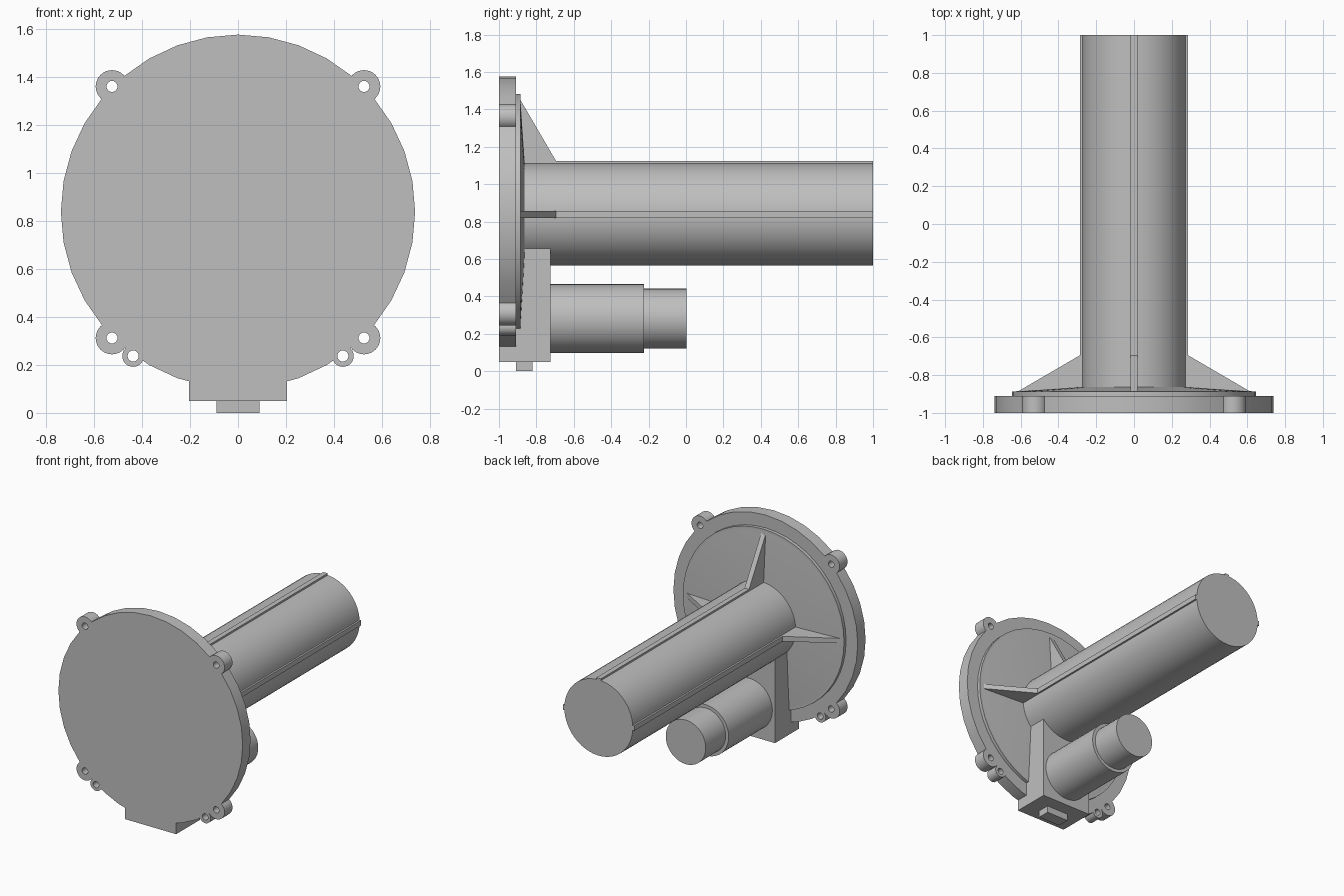
import bpy, bmesh, math
from mathutils import Matrix

cube = bpy.data.objects.get("Cube")
if cube:
    bpy.data.objects.remove(cube, do_unlink=True)

CZ = 0.838          # height of the main axis
BACK = -0.91        # rear face of the cover plate

grey = bpy.data.materials.new("plain_grey")
grey.use_nodes = True
colour = (0.52, 0.52, 0.52, 1)
grey.diffuse_color = colour
grey.node_tree.nodes["Principled BSDF"].inputs["Base Color"].default_value = colour


def finish(name, bm):
    bmesh.ops.recalc_face_normals(bm, faces=bm.faces)
    mesh = bpy.data.meshes.new(name)
    bm.to_mesh(mesh)
    bm.free()
    mesh.materials.append(grey)
    obj = bpy.data.objects.new(name, mesh)
    bpy.context.collection.objects.link(obj)
    return obj


def smooth(obj):
    bpy.ops.object.select_all(action="DESELECT")
    obj.select_set(True)
    bpy.context.view_layer.objects.active = obj
    bpy.ops.object.shade_smooth_by_angle(angle=math.radians(30))


def cylinder(name, x, z, r, y0, y1, sides=36, r_end=None):
    """Cylinder or cone lying along y."""
    bm = bmesh.new()
    bmesh.ops.create_cone(bm, cap_ends=True, segments=sides, radius1=r,
                          radius2=r if r_end is None else r_end, depth=y1 - y0)
    bm.transform(Matrix.Translation((x, (y0 + y1) / 2, z))
                 @ Matrix.Rotation(-math.pi / 2, 4, "X"))
    obj = finish(name, bm)
    smooth(obj)
    return obj


def box(name, x0, x1, y0, y1, z0, z1):
    bm = bmesh.new()
    bmesh.ops.create_cube(bm, size=1)
    bm.transform(Matrix.Translation(((x0 + x1) / 2, (y0 + y1) / 2, (z0 + z1) / 2))
                 @ Matrix.Diagonal((x1 - x0, y1 - y0, z1 - z0, 1)))
    return finish(name, bm)


def boolean(target, tool, operation):
    mod = target.modifiers.new(operation.lower(), "BOOLEAN")
    mod.operation = operation
    mod.solver = "EXACT"
    mod.object = tool
    bpy.context.view_layer.objects.active = target
    bpy.ops.object.modifier_apply(modifier=mod.name)
    bpy.data.objects.remove(tool, do_unlink=True)


# Cover plate with drilled screw ears and the drive housing merged in
plate = cylinder("cover_plate", 0, CZ, 0.738, -1, BACK)
ears = [(s * x, z, r) for s in (-1, 1)
        for x, z, r in ((0.525, 1.36, 0.068), (0.525, 0.312, 0.068), (0.437, 0.237, 0.045))]
for x, z, r in ears:
    boolean(plate, cylinder("ear", x, z, r, -1, BACK, 32), "UNION")
boolean(plate, box("housing", -0.205, 0.205, -1, -0.725, 0.05, 0.66), "UNION")
for x, z, r in ears:
    boolean(plate, cylinder("hole", x, z, 0.023, -1.1, -0.8, 20), "DIFFERENCE")
smooth(plate)

# Raised step and shallow cone on the rear of the plate
cylinder("raised_step", 0, CZ, 0.645, BACK - 0.02, -0.886, 48)
cylinder("shallow_cone", 0, CZ, 0.63, -0.886, -0.862, 48, r_end=0.27)

# Main tube
cylinder("main_tube", 0, CZ, 0.274, -0.9, 1, 48)

# Rails with triangular gussets on top and both sides of the tube
profile = [(0.25, -0.9), (0.61, -0.9), (0.61, -0.884), (0.286, -0.695), (0.286, 1), (0.25, 1)]
for name, angle in (("top_rib", 0), ("left_rib", 90), ("right_rib", -90)):
    bm = bmesh.new()
    face = bm.faces.new([bm.verts.new((-0.018, y, r)) for r, y in profile])
    out = bmesh.ops.extrude_face_region(bm, geom=[face])
    moved = [v for v in out["geom"] if isinstance(v, bmesh.types.BMVert)]
    bmesh.ops.translate(bm, verts=moved, vec=(0.036, 0, 0))
    bm.transform(Matrix.Translation((0, 0, CZ))
                 @ Matrix.Rotation(math.radians(angle), 4, "Y"))
    finish(name, bm)

# Motor below the tube, and the small foot under the housing
cylinder("motor_body", 0, 0.281, 0.184, -0.74, -0.225, 40)
cylinder("motor_end", 0, 0.281, 0.16, -0.24, 0.003, 40)
box("foot", -0.09, 0.09, -0.91, -0.82, 0, 0.06)
